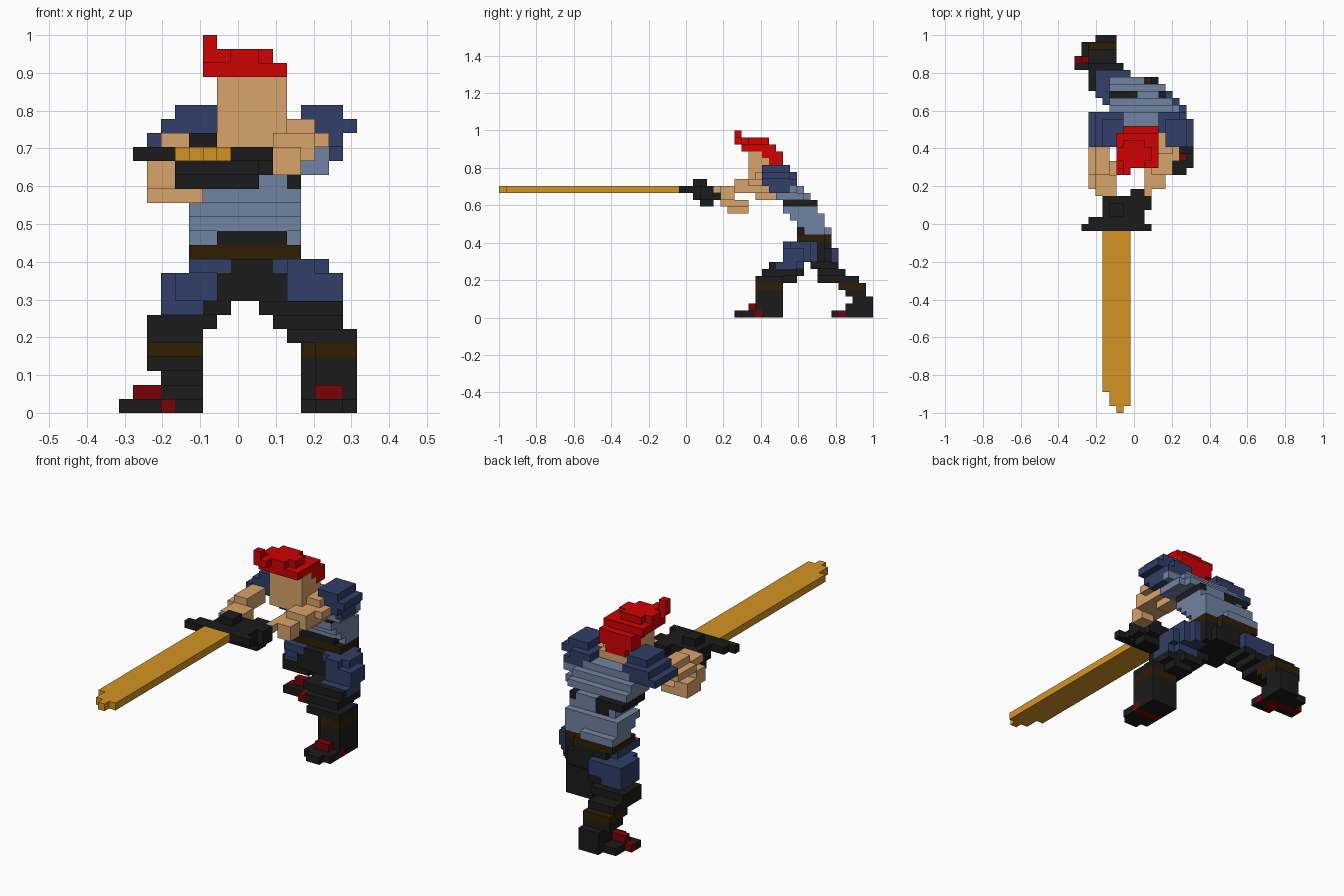
import bpy, bmesh, math

cube = bpy.data.objects.get("Cube")
if cube:
    bpy.data.objects.remove(cube, do_unlink=True)

H = 1 / 27                      # block size; the figure is 17 x 54 x 27 blocks
OFFSET = (8.5, 27, 0)


def material(name, rgb):
    lin = [((c / 255 + 0.055) / 1.055) ** 2.4 if c > 10 else c / 255 / 12.92 for c in rgb]
    m = bpy.data.materials.new(name)
    m.use_nodes = True
    m.diffuse_color = (*lin, 1)
    m.node_tree.nodes["Principled BSDF"].inputs["Base Color"].default_value = (*lin, 1)
    return m


SKIN = material("skin", (216, 164, 107))
RED = material("hair red", (208, 2, 4))
NAVY = material("navy cloth", (49, 63, 104))
GREY = material("blue grey cloth", (113, 131, 162))
BLACK = material("black leather", (27, 27, 27))
BROWN = material("dark brown leather", (48, 29, 2))
GOLD = material("gold blade", (213, 148, 36))
CRIMSON = material("dark red trim", (120, 2, 6))

cells = {}                      # block position -> part name
parts = {}                      # part name -> material


def part(name, mat, *boxes):
    """Fill boxes (x0, x1, y0, y1, z0, z1) in blocks; later parts win."""
    parts[name] = mat
    for x0, x1, y0, y1, z0, z1 in boxes:
        for x in range(x0, x1):
            for y in range(y0, y1):
                for z in range(z0, z1):
                    cells[x, y, z] = name


# Sword
part("sword_blade", GOLD, (4, 8, 3, 26, 18, 19), (5, 8, 1, 3, 18, 19), (6, 7, 0, 1, 18, 19))
part("sword_hilt", BLACK,
     (1, 11, 26, 27, 18, 19), (2, 10, 27, 28, 18, 19), (4, 10, 28, 31, 17, 19),
     (10, 11, 29, 31, 17, 19), (5, 7, 28, 30, 19, 20), (4, 10, 29, 31, 16, 17),
     (4, 6, 31, 32, 17, 19), (8, 10, 31, 32, 17, 19))

# Torso, leaning forward
part("torso", GREY,
     (6, 14, 40, 43, 19, 20), (5, 14, 40, 44, 18, 19), (14, 16, 40, 43, 18, 19),
     (5, 14, 40, 45, 17, 18), (14, 15, 40, 44, 17, 18), (5, 13, 41, 46, 16, 17),
     (6, 13, 41, 46, 15, 16), (5, 13, 42, 47, 14, 15), (5, 13, 43, 47, 13, 14),
     (5, 13, 44, 47, 12, 13), (5, 10, 47, 48, 12, 13))
part("back_strap", BLACK,
     (12, 13, 41, 46, 16, 17), (5, 6, 41, 46, 16, 17), (6, 9, 45, 46, 16, 17), (7, 9, 45, 46, 15, 16))
part("belt", BROWN, (5, 13, 43, 47, 11, 12), (5, 11, 47, 48, 11, 12))
part("belt_sash", BLACK, (7, 12, 43, 44, 12, 13))
part("pelvis", BLACK,
     (8, 11, 42, 48, 10, 11), (7, 12, 42, 48, 8, 10), (6, 13, 44, 47, 8, 11), (6, 8, 47, 48, 8, 11))

# Head and hair
part("head", SKIN, (7, 12, 36, 40, 21, 24), (7, 12, 36, 41, 19, 21))
part("hair", RED,
     (6, 7, 34, 35, 26, 27), (6, 8, 34, 35, 25, 26), (7, 10, 35, 39, 25, 26),
     (6, 11, 36, 38, 25, 26), (6, 12, 35, 40, 24, 25), (7, 12, 38, 41, 23, 24),
     (7, 12, 39, 41, 22, 23), (8, 11, 40, 41, 21, 22))

# Arms gripping the sword
part("right_arm", SKIN,
     (3, 5, 34, 38, 19, 20), (2, 5, 34, 38, 18, 19), (3, 6, 31, 34, 18, 19),
     (2, 6, 32, 34, 17, 18), (2, 4, 32, 36, 16, 17), (2, 6, 33, 36, 15, 16))
part("left_arm", SKIN,
     (12, 14, 37, 40, 20, 21), (12, 15, 36, 40, 19, 20), (11, 14, 34, 38, 18, 20),
     (11, 14, 38, 40, 18, 19), (11, 13, 37, 40, 17, 18),
     (10, 13, 32, 36, 18, 19), (11, 13, 32, 34, 17, 18), (10, 11, 31, 33, 18, 19))
part("right_shoulder", NAVY,
     (4, 7, 38, 42, 21, 22), (3, 7, 38, 43, 20, 21), (2, 6, 38, 43, 19, 20))
part("left_shoulder", NAVY,
     (13, 16, 38, 42, 21, 22), (14, 17, 38, 42, 20, 21), (12, 15, 40, 43, 20, 21),
     (15, 16, 38, 43, 19, 20), (13, 15, 40, 43, 19, 20), (15, 16, 39, 42, 18, 19))

# Front leg
part("left_thigh", NAVY,
     (11, 15, 42, 45, 10, 11), (12, 14, 41, 46, 8, 11), (14, 15, 41, 45, 8, 10),
     (15, 16, 41, 44, 8, 10), (12, 16, 40, 43, 7, 8), (12, 15, 43, 44, 7, 8))
part("left_boot", BLACK,
     (10, 16, 39, 40, 7, 8), (10, 12, 40, 44, 7, 8), (11, 16, 38, 43, 6, 7),
     (11, 14, 43, 44, 6, 7), (12, 17, 37, 41, 5, 6), (12, 15, 41, 43, 5, 6),
     (13, 17, 38, 41, 1, 4), (14, 17, 37, 38, 1, 4), (13, 17, 35, 41, 0, 1),
     (14, 16, 34, 35, 0, 1))
part("left_boot_band", BROWN, (13, 17, 38, 41, 4, 5), (14, 17, 37, 38, 4, 5))
part("left_boot_trim", CRIMSON, (14, 16, 36, 37, 1, 2), (13, 17, 37, 38, 0, 1))

# Back leg, foot turned outward
part("right_thigh", NAVY,
     (5, 8, 42, 47, 10, 11), (3, 7, 45, 49, 8, 10), (4, 7, 44, 45, 8, 10),
     (7, 8, 47, 49, 8, 10), (3, 6, 45, 49, 7, 8))
part("right_boot", BLACK,
     (6, 8, 45, 49, 7, 8), (2, 7, 46, 50, 6, 7), (2, 6, 46, 52, 5, 6),
     (2, 6, 50, 53, 3, 4), (3, 6, 51, 54, 2, 3), (3, 6, 50, 54, 1, 2),
     (3, 6, 48, 54, 0, 1), (0, 3, 49, 50, 0, 1), (1, 3, 51, 53, 0, 1))
part("right_boot_band", BROWN, (2, 6, 49, 53, 4, 5))
part("right_boot_trim", CRIMSON,
     (1, 3, 50, 51, 1, 2), (0, 5, 50, 51, 0, 1), (3, 4, 48, 50, 0, 1), (4, 6, 49, 50, 0, 1))


def build(name, mat):
    """Skin the exposed sides of a part's blocks and merge the flat areas."""
    bm = bmesh.new()
    verts = {}

    def vert(p):
        if p not in verts:
            verts[p] = bm.verts.new([(c - o) * H for c, o in zip(p, OFFSET)])
        return verts[p]

    for cell in [c for c, owner in cells.items() if owner == name]:
        for axis in range(3):
            u, v = (axis + 1) % 3, (axis + 2) % 3
            for side in (0, 1):
                near = list(cell)
                near[axis] += 2 * side - 1
                if tuple(near) in cells:
                    continue
                ring = []
                for du, dv in ((0, 0), (1, 0), (1, 1), (0, 1)):
                    p = list(cell)
                    p[axis] += side
                    p[u] += du
                    p[v] += dv
                    ring.append(vert(tuple(p)))
                bm.faces.new(ring if side else ring[::-1])
    bmesh.ops.dissolve_limit(bm, angle_limit=math.radians(1), verts=bm.verts, edges=bm.edges)
    mesh = bpy.data.meshes.new(name)
    bm.to_mesh(mesh)
    bm.free()
    mesh.materials.append(mat)
    bpy.context.scene.collection.objects.link(bpy.data.objects.new(name, mesh))


for part_name, part_material in parts.items():
    build(part_name, part_material)
